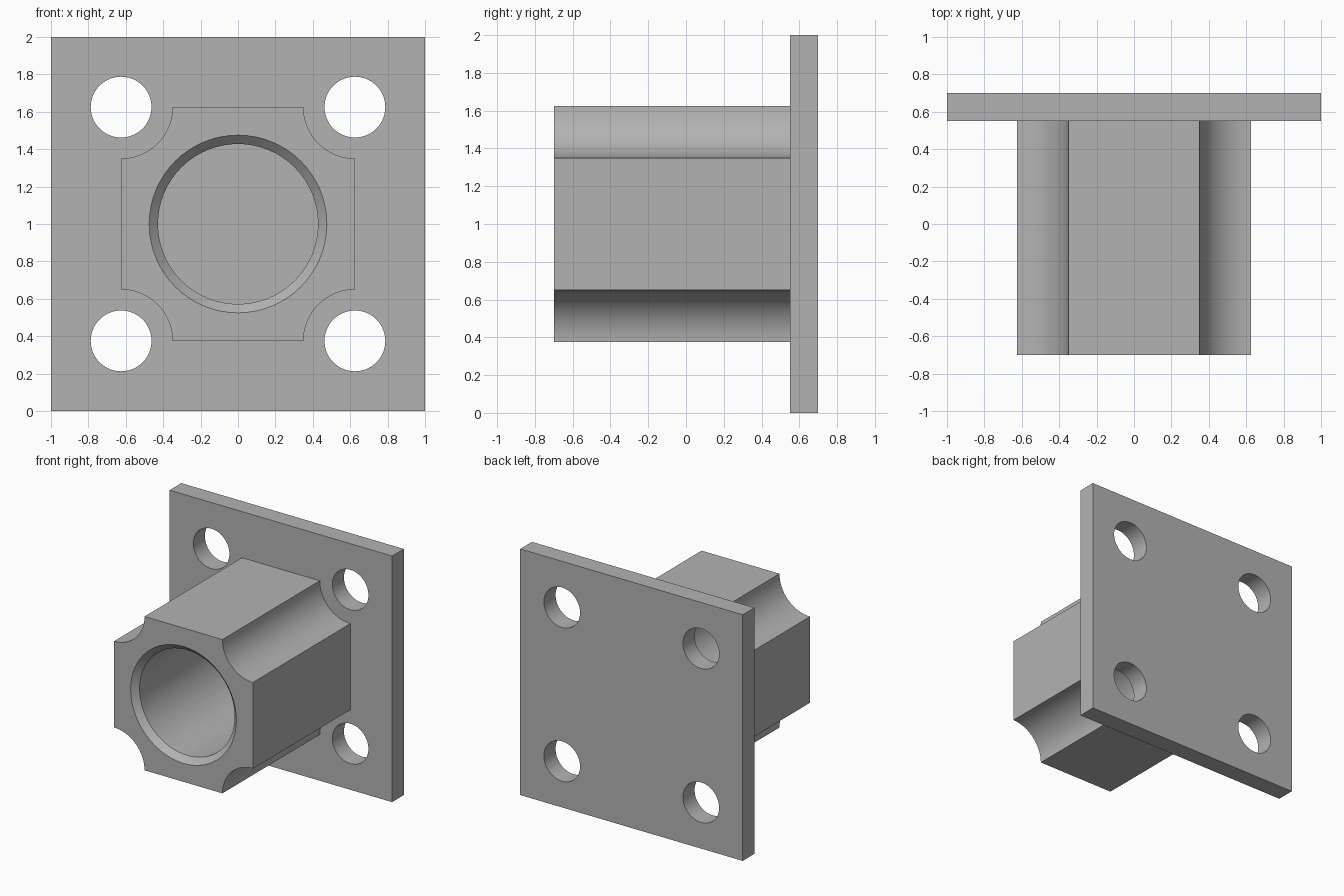
import bpy, bmesh
from math import cos, sin, pi, radians

cube = bpy.data.objects.get("Cube")
if cube:
    bpy.data.objects.remove(cube, do_unlink=True)

FRONT, PLATE_FRONT, BACK = -0.7, 0.55, 0.7
MID = 1.0          # height of the bore axis
HOLE = 0.625       # offset of holes and sleeve sides from the axis

grey = bpy.data.materials.new("plain grey")
grey.use_nodes = True
grey.diffuse_color = (0.45, 0.45, 0.45, 1)
grey.node_tree.nodes["Principled BSDF"].inputs["Base Color"].default_value = grey.diffuse_color


def circle(r, cx=0, cz=MID, n=64):
    return [(cx + r * cos(2 * pi * i / n), cz + r * sin(2 * pi * i / n)) for i in range(n)]


def loft(name, sections):
    """Solid through matching (y, xz outline) sections."""
    bm = bmesh.new()
    rings = [[bm.verts.new((x, y, z)) for x, z in pts] for y, pts in sections]
    n = len(rings[0])
    for a, b in zip(rings, rings[1:]):
        for i in range(n):
            j = (i + 1) % n
            bm.faces.new((a[i], a[j], b[j], b[i]))
    bm.faces.new(rings[0])
    bm.faces.new(rings[-1])
    bmesh.ops.recalc_face_normals(bm, faces=bm.faces)
    mesh = bpy.data.meshes.new(name)
    bm.to_mesh(mesh)
    bm.free()
    mesh.materials.append(grey)
    obj = bpy.data.objects.new(name, mesh)
    bpy.context.collection.objects.link(obj)
    return obj


def cut(target, cutters):
    """Subtract the cutters, then remove them and set the shading."""
    bpy.ops.object.select_all(action='DESELECT')
    target.select_set(True)
    bpy.context.view_layer.objects.active = target
    for cutter in cutters:
        mod = target.modifiers.new("cut", 'BOOLEAN')
        mod.operation, mod.solver, mod.object = 'DIFFERENCE', 'EXACT', cutter
        bpy.ops.object.modifier_apply(modifier=mod.name)
        bpy.data.objects.remove(cutter, do_unlink=True)
    bpy.ops.object.shade_smooth_by_angle(angle=radians(30))


# Square mounting plate with four bolt holes
square = [(-1, 0), (1, 0), (1, 2), (-1, 2)]
plate = loft("mounting_plate", [(PLATE_FRONT, square), (BACK, square)])
cut(plate, [loft("bolt_hole_cutter", [(y, circle(0.1625, sx * HOLE, MID + sz * HOLE))
                                      for y in (PLATE_FRONT - 0.1, BACK + 0.1)])
            for sx in (-1, 1) for sz in (-1, 1)])

# Sleeve: square outline with a concave quarter circle at each corner
outline = []
for k, (sx, sz) in enumerate([(1, 1), (-1, 1), (-1, -1), (1, -1)]):
    for i in range(17):
        a = pi * 1.5 + k * pi / 2 - (pi / 2) * i / 16
        outline.append((sx * HOLE + 0.275 * cos(a), MID + sz * HOLE + 0.275 * sin(a)))
sleeve = loft("sleeve", [(FRONT, outline), (PLATE_FRONT, outline)])

# Blind bore with a chamfered mouth, closed by the plate
cut(sleeve, [loft("bore_cutter", [(FRONT - 0.05, circle(0.525)),
                                  (FRONT + 0.047, circle(0.428)),
                                  (PLATE_FRONT + 0.1, circle(0.428))])])
